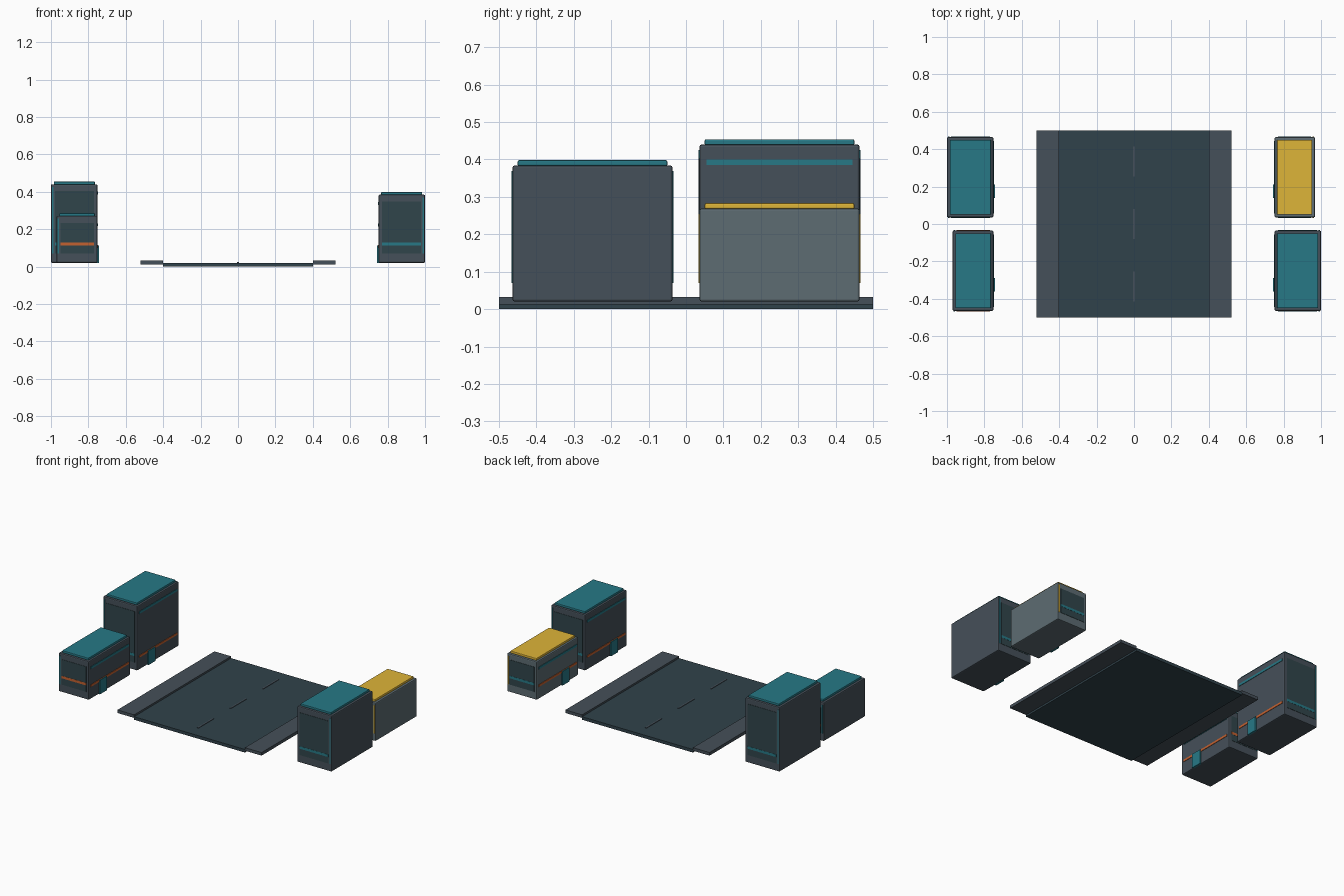
import bpy, bmesh

if "Cube" in bpy.data.objects:
    bpy.data.objects.remove(bpy.data.objects["Cube"])


def mat(name, r, g, b):
    m = bpy.data.materials.new(name)
    m.diffuse_color = (r, g, b, 1)
    m.use_nodes = True
    m.node_tree.nodes["Principled BSDF"].inputs["Base Color"].default_value = m.diffuse_color
    return m


ASPHALT = mat("asphalt", .03, .055, .07)
PAVING = mat("paving", .06, .08, .1)
WALL = mat("dark_wall", .06, .08, .1)
PALE = mat("pale_wall", .11, .15, .17)
GLASS = mat("dark_glass", .03, .06, .07)
TEAL = mat("teal", .02, .19, .24)
YELLOW = mat("yellow", .73, .46, .04)
ORANGE = mat("orange", .55, .12, .03)


def box(name, x, y, z, m, bevel=0):
    """Box from (min, max) pairs per axis."""
    bm = bmesh.new()
    bmesh.ops.create_cube(bm, size=1)
    for v in bm.verts:
        v.co = [(a + b) / 2 + c * abs(b - a) for c, (a, b) in zip(v.co, (x, y, z))]
    if bevel:
        bmesh.ops.bevel(bm, geom=bm.edges[:], offset=bevel, segments=2,
                        profile=.5, affect='EDGES')
    me = bpy.data.meshes.new(name)
    bm.to_mesh(me)
    bm.free()
    me.materials.append(m)
    ob = bpy.data.objects.new(name, me)
    bpy.context.collection.objects.link(ob)
    return ob


# Street
box("road", (-.4, .4), (-.5, .5), (0, .02), ASPHALT)
for s in (-1, 1):
    box("sidewalk", (s * .4, s * .52), (-.5, .5), (.012, .032), PAVING)
for i in (-1, 0, 1):
    box("lane_dash", (-.005, .005), (i * .335 - .08, i * .335 + .08), (.018, .023), PAVING)


def building(name, side, yc, outer, top, wall, roof, trim):
    """side is the sign of x; the street face is at |x| = 0.75."""
    def part(n, a, b, y, z, m, bevel=0):
        box(name + "_" + n, (side * a, side * b), y, z, m, bevel)

    inner, hy = .752, .214
    y0, y1 = yc - hy, yc + hy
    part("body", inner, outer, (y0, y1), (.02, top), wall, .006)
    part("roof", inner + .013, outer - .015, (yc - .2, yc + .2),
         (top - .002, top + .014), roof, .004)
    # end walls: glazing, light band and corner strip
    for e in (-1, 1):
        f = yc + e * hy
        def ends(d):
            return (f - e * .004, f + e * d)
        part("window", inner + .018, outer - .022, ends(.002), (.07, top - .037), GLASS)
        part("window_band", inner + .018, outer - .022, ends(.003), (.112, .128), trim)
        part("corner_strip", outer - .014, outer - .006, ends(.003), (.07, top - .015), roof)
    # street face: upper strip, lower strip and door
    part("upper_strip", inner - .003, inner + .004, (yc - .195, yc + .195),
         (top - .055, top - .04), TEAL)
    part("lower_strip", inner - .003, inner + .004, (yc - .195, yc + .195),
         (.1, .114), ORANGE)
    part("door", inner - .008, inner + .004, (yc - .11, yc - .04), (.02, .112), TEAL)


building("tall_left", -1, .25, 1.0, .44, WALL, TEAL, TEAL)
building("low_left", -1, -.25, .97, .271, WALL, TEAL, ORANGE)
building("tall_right", 1, -.25, 1.0, .384, WALL, TEAL, TEAL)
building("low_right", 1, .25, .968, .269, PALE, YELLOW, TEAL)
